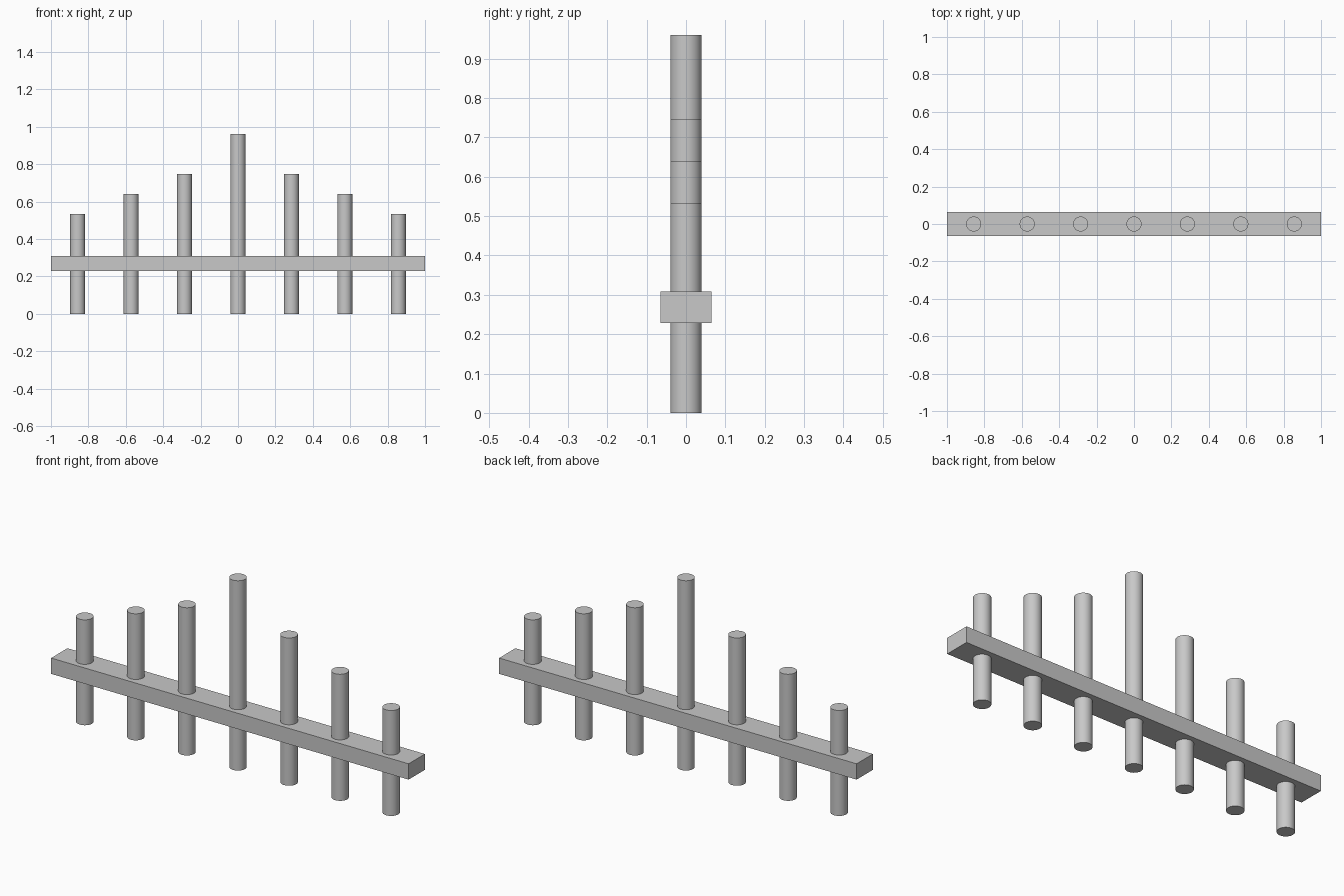
import bpy
import math

cube = bpy.data.objects.get("Cube")
if cube:
    bpy.data.objects.remove(cube, do_unlink=True)

grey = bpy.data.materials.new("plain grey")
grey.use_nodes = True
colour = (0.58, 0.58, 0.58, 1)
grey.diffuse_color = colour
grey.node_tree.nodes["Principled BSDF"].inputs["Base Color"].default_value = colour


def add_post(name, x, height):
    bpy.ops.mesh.primitive_cylinder_add(
        vertices=64, radius=0.04, depth=height, location=(x, 0, height / 2))
    post = bpy.context.object
    post.name = name
    post.data.materials.append(grey)
    bpy.ops.object.shade_smooth_by_angle(angle=math.radians(30))


# Horizontal rail
bpy.ops.mesh.primitive_cube_add(size=1, location=(0, 0, 0.268))
rail = bpy.context.object
rail.name = "rail"
rail.scale = (2, 0.13, 0.08)
bpy.ops.object.transform_apply(location=False, rotation=False, scale=True)
rail.data.materials.append(grey)

# Round posts, stepping down from the middle to both ends
spacing = 2 / 7
add_post("centre_post", 0, 0.96)
for step, height in enumerate((0.747, 0.64, 0.533), start=1):
    add_post(f"left_post_{step}", step * spacing, height)
    add_post(f"right_post_{step}", -step * spacing, height)
